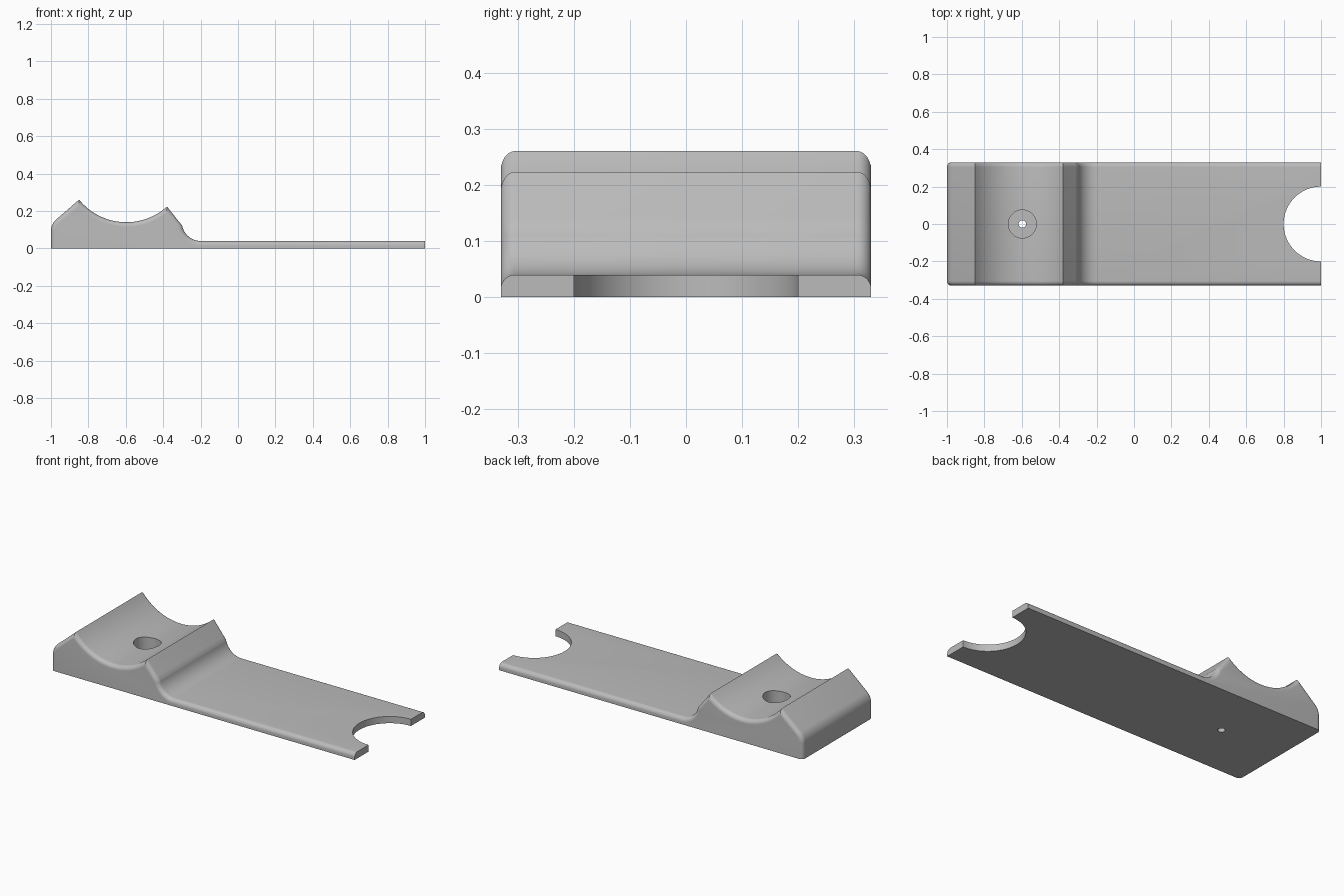
import bpy, bmesh
from math import sin, cos, radians, pi
from mathutils import Vector

cube = bpy.data.objects.get("Cube")
if cube:
    bpy.data.objects.remove(cube)

HALF_WIDTH = 0.33
ROUND = 0.025
STEPS = 8


def arc(cx, cz, r, a, b, n):
    """Points on a circle in the xz plane, angles in degrees."""
    angles = [radians(a + (b - a) * i / n) for i in range(n + 1)]
    return [Vector((cx + r * cos(t), cz + r * sin(t))) for t in angles]


# Upper outline from the end wall to the plate tip
outline = [Vector((-1, 0))]
outline += arc(-0.92, 0.094, 0.08, 180, 131, 8)        # rounded shoulder
outline += arc(-0.597, 0.465, 0.325, 219, 312, 32)     # cradle between two crests
outline += [Vector((-0.315, 0.142))]                   # inner slope
outline += arc(-0.2, 0.14, 0.1, 190, 270, 12)          # fillet into the plate
outline += [Vector((1, 0.04))]


def inset(points, d):
    """Move the outline inward by d, keeping the base and plate tip in plane."""
    normals = []
    for a, b in zip(points, points[1:]):
        t = (b - a).normalized()
        normals.append(Vector((t.y, -t.x)))
    result = []
    for i, p in enumerate(points):
        n1, n2 = normals[max(i - 1, 0)], normals[min(i, len(normals) - 1)]
        result.append(p + (n1 + n2) * (d / (1 + n1.dot(n2))))
    return result


# Loft sections across the width, with rounded upper side edges
sections = []
for i in range(STEPS + 1):
    t = pi / 2 * (1 - i / STEPS)
    sections.append((HALF_WIDTH - ROUND + ROUND * sin(t), ROUND * (1 - cos(t))))
sections += [(-y, d) for y, d in reversed(sections)]

bm = bmesh.new()
rings = []
for y, d in sections:
    pts = inset(outline, d) + [Vector((1, 0))]
    rings.append([bm.verts.new((p.x, y, p.y)) for p in pts])
count = len(rings[0])
for r1, r2 in zip(rings, rings[1:]):
    for i in range(count - 2):
        bm.faces.new((r1[i], r1[i + 1], r2[i + 1], r2[i]))
# Flat sides, base and plate tip
bm.faces.new(rings[0])
bm.faces.new(rings[-1])
bm.faces.new([r[0] for r in rings] + [r[-1] for r in reversed(rings)])
bm.faces.new([r[-2] for r in rings] + [r[-1] for r in reversed(rings)])
bmesh.ops.remove_doubles(bm, verts=bm.verts, dist=1e-6)
bmesh.ops.recalc_face_normals(bm, faces=bm.faces)
mesh = bpy.data.meshes.new("cradle_plate")
bm.to_mesh(mesh)
bm.free()
body = bpy.data.objects.new("cradle_plate", mesh)
bpy.context.collection.objects.link(body)

grey = bpy.data.materials.new("plain grey")
grey.use_nodes = True
colour = (0.5, 0.5, 0.5, 1)
grey.diffuse_color = colour
for node in grey.node_tree.nodes:
    if node.type == "BSDF_PRINCIPLED":
        node.inputs["Base Color"].default_value = colour
mesh.materials.append(grey)


def cut_round(name, x, radius, low, high, sides):
    """Cut a vertical round opening through the body."""
    bpy.ops.mesh.primitive_cylinder_add(vertices=sides, radius=radius, depth=high - low,
                                        location=(x, 0, (low + high) / 2))
    cutter = bpy.context.object
    cutter.name = name
    cutter.hide_render = True
    cutter.data.materials.append(grey)
    mod = body.modifiers.new(name, "BOOLEAN")
    mod.operation = "DIFFERENCE"
    mod.solver = "EXACT"
    mod.object = cutter
    bpy.context.view_layer.objects.active = body
    bpy.ops.object.modifier_apply(modifier=name)
    bpy.data.objects.remove(cutter)


cut_round("end_notch", 1, 0.2, -0.1, 0.2, 96)
cut_round("screw_head_recess", -0.597, 0.075, 0.04, 0.4, 48)
cut_round("screw_hole", -0.597, 0.02, -0.1, 0.3, 24)

bpy.ops.object.select_all(action="DESELECT")
body.select_set(True)
bpy.context.view_layer.objects.active = body
bpy.ops.object.shade_smooth_by_angle(angle=radians(30))
